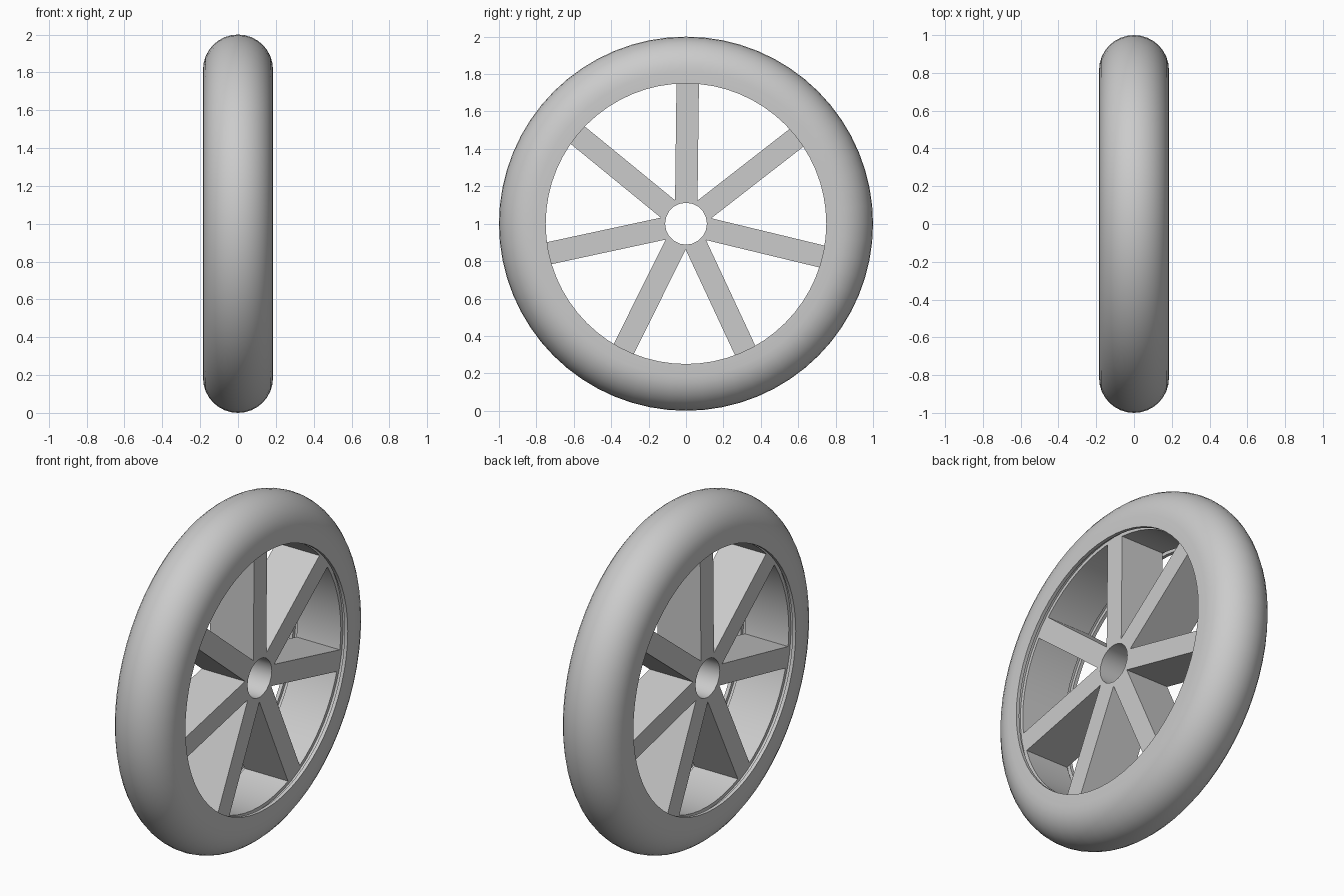
import bpy, bmesh
from math import sin, cos, pi, radians
from mathutils import Matrix, Vector

cube = bpy.data.objects.get("Cube")
if cube:
    bpy.data.objects.remove(cube, do_unlink=True)

grey = bpy.data.materials.new("light grey")
grey.use_nodes = True
grey.diffuse_color = (0.6, 0.6, 0.6, 1)
grey.node_tree.nodes["Principled BSDF"].inputs["Base Color"].default_value = (0.6, 0.6, 0.6, 1)

HALF = 0.185      # half width of the tyre
RIM = 0.75        # inner radius of tyre lip and rim
FACE = 0.14       # half depth of the spokes and rim
GROOVE = 0.77     # radius of the groove behind the lip
CENTRE = Vector((0, 0, 1))


def finish(obj):
    obj.location = CENTRE
    obj.data.materials.append(grey)
    bpy.ops.object.select_all(action='DESELECT')
    obj.select_set(True)
    bpy.context.view_layer.objects.active = obj
    bpy.ops.object.shade_smooth_by_angle(angle=radians(30))


def lathe(name, profile, steps=64):
    """Revolve a closed (x, radius) profile about the x axis."""
    bm = bmesh.new()
    rings = []
    for i in range(steps):
        a = 2 * pi * i / steps
        rings.append([bm.verts.new((x, r * sin(a), r * cos(a))) for x, r in profile])
    n = len(profile)
    for i in range(steps):
        a, b = rings[i], rings[(i + 1) % steps]
        for j in range(n):
            k = (j + 1) % n
            bm.faces.new((a[j], a[k], b[k], b[j]))
    bmesh.ops.recalc_face_normals(bm, faces=bm.faces)
    mesh = bpy.data.meshes.new(name)
    bm.to_mesh(mesh)
    bm.free()
    obj = bpy.data.objects.new(name, mesh)
    bpy.context.collection.objects.link(obj)
    finish(obj)


# Tyre: round tread, flat side walls, thin lips
tread = [(HALF * cos(pi * i / 16), 1 - HALF + HALF * sin(pi * i / 16)) for i in range(17)]
lip = HALF - 0.02
lathe("tyre", tread + [(-HALF, RIM), (-lip, RIM), (-lip, GROOVE),
                       (lip, GROOVE), (lip, RIM), (HALF, RIM)])

# Rim: plain band that carries the spokes
lathe("rim", [(FACE, RIM), (FACE, GROOVE), (-FACE, GROOVE), (-FACE, RIM)])

# Spokes: one star outline with an axle hole, extruded along the axle
COUNT, WIDTH, TURN = 7, 0.06, radians(-0.7)
outline = []
for i in range(COUNT):
    a = pi / 2 + TURN + 2 * pi * i / COUNT
    along, side = Vector((cos(a), sin(a))), Vector((-sin(a), cos(a)))
    outline += [along * 0.757 - side * WIDTH, along * 0.757 + side * WIDTH]
    valley = a + pi / COUNT
    outline.append(Vector((cos(valley), sin(valley))) * WIDTH / sin(pi / COUNT))
hole = [Vector((cos(2 * pi * i / 20), sin(2 * pi * i / 20))) * 0.112 for i in range(20)]

curve = bpy.data.curves.new("spokes", 'CURVE')
curve.dimensions = '2D'
curve.fill_mode = 'BOTH'
curve.extrude = FACE
for loop in (outline, hole):
    spline = curve.splines.new('POLY')
    spline.points.add(len(loop) - 1)
    for point, p in zip(spline.points, loop):
        point.co = (p.x, p.y, 0, 1)
    spline.use_cyclic_u = True
spokes = bpy.data.objects.new("spokes", curve)
bpy.context.collection.objects.link(spokes)
bpy.ops.object.select_all(action='DESELECT')
spokes.select_set(True)
bpy.context.view_layer.objects.active = spokes
bpy.ops.object.convert(target='MESH')
spokes = bpy.context.view_layer.objects.active
spokes.name = "spokes"

# Weld the outline and stand it upright on the axle
bm = bmesh.new()
bm.from_mesh(spokes.data)
bmesh.ops.remove_doubles(bm, verts=bm.verts, dist=0.0005)
bm.transform(Matrix(((0, 0, 1, 0), (1, 0, 0, 0), (0, 1, 0, 0), (0, 0, 0, 1))))
bmesh.ops.recalc_face_normals(bm, faces=bm.faces)
bm.to_mesh(spokes.data)
bm.free()
finish(spokes)
